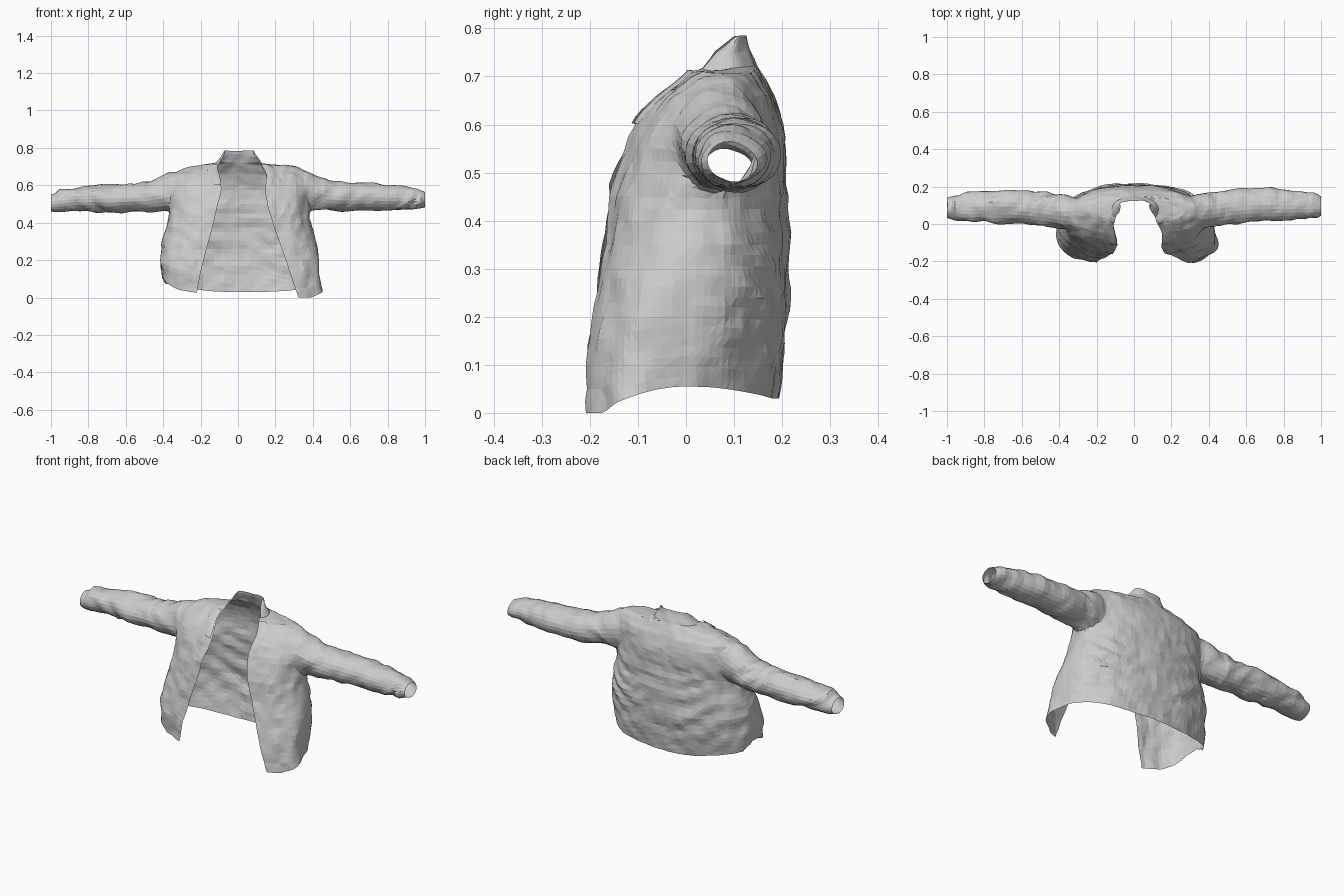
import bpy, bmesh
from math import pi, sin, cos, acos, exp
from mathutils import Vector, noise

if "Cube" in bpy.data.objects:
    bpy.data.objects.remove(bpy.data.objects["Cube"])

# Torso rings: z, left x, right x, front y, back y, left opening x, right opening x
RINGS = [
    (0.00, -.41, .430, -.238, .190, -.220, .315),
    (0.12, -.42, .432, -.230, .205, -.200, .280),
    (0.25, -.41, .422, -.198, .216, -.170, .237),
    (0.37, -.385, .40, -.176, .213, -.138, .195),
    (0.48, -.365, .38, -.158, .208, -.112, .160),
    (0.57, -.372, .38, -.127, .205, -.090, .145),
    (0.62, -.372, .38, -.097, .197, -.090, .150),
    (0.66, -.350, .375, -.055, .180, -.100, .150),
    (0.69, -.290, .330, -.015, .162, -.110, .135),
    (0.705, -.220, .270, .000, .153, -.105, .125),
    (0.72, -.118, .133, .005, .145, -.100, .115),
    (0.75, -.092, .107, .035, .135, -.080, .095),
    (0.785, -.077, .087, .088, .126, -.070, .080),
]
# Sleeve sections: distance from centre, centre y, centre z, radius y, radius z
SLEEVE = [
    (.24, .070, .575, .050, .060), (.32, .075, .580, .085, .102),
    (.37, .073, .575, .101, .110), (.42, .076, .558, .097, .095),
    (.48, .087, .546, .092, .082),
    (.60, .100, .539, .089, .075), (.75, .102, .536, .086, .073),
    (.88, .100, .533, .077, .063), (.96, .096, .526, .065, .055),
    (1.0, .094, .517, .050, .042),
]


def sample(table, k):
    """Linear interpolation of a table by its first column."""
    for a, b in zip(table, table[1:]):
        if k <= b[0]:
            f = (k - a[0]) / (b[0] - a[0])
            return [p + (q - p) * f for p, q in zip(a, b)]
    return list(table[-1])


def power(v, p):
    return abs(v) ** p * (1 if v >= 0 else -1)


def surface(u, z):
    """Point on the jacket body; u runs from left front edge round the back to right front edge."""
    _, xl, xr, yf, yb, ol, orr = sample(RINGS, z)
    cx, w, cy, d = (xl + xr) / 2, (xr - xl) / 2, (yf + yb) / 2, (yb - yf) / 2
    nf = 3.1 - 0.8 * z / 0.785
    a0 = 2 * pi - acos(power((ol - cx) / w, nf / 2))
    a1 = -acos(power((orr - cx) / w, nf / 2))
    a = a0 + (a1 - a0) * u
    n = nf if sin(a) < 0 else 2.15          # boxy front panels, rounder back
    x, y = cx + w * power(cos(a), 2 / n), cy + d * power(sin(a), 2 / n)
    low = max(0, 1 - z / 0.35)
    if x < 0 and y < 0:
        y *= 1 - 0.1 * min(1, -x / 0.2) * low
    if x > 0:                               # right panel flares out towards the front
        x *= 1 + low * (x / 0.43) ** 4 * (-0.03 + 0.12 * min(1, max(0, -y / 0.13)))
    # curved hem: low at the front corners, high at the sides
    hem = 0.055 - (0.055 if y < 0 else 0.025) * min(1, (y / 0.18) ** 2)
    if x < 0:
        hem += (0.05 if y < 0.05 else 0.03) * (x / .42) ** 2 + (0.012 if y < 0 else 0)
    return Vector((x, y, z + hem * low))


def loft(name, rings, caps=True, closed=True):
    bm = bmesh.new()
    rows = [[bm.verts.new(p) for p in r] for r in rings]
    n = len(rows[0])
    for a, b in zip(rows, rows[1:]):
        for i in range(n if closed else n - 1):
            j = (i + 1) % n
            bm.faces.new((a[i], a[j], b[j], b[i]))
    if caps:
        bm.faces.new(rows[0])
        bm.faces.new(rows[-1])
    bmesh.ops.recalc_face_normals(bm, faces=bm.faces)
    me = bpy.data.meshes.new(name)
    bm.to_mesh(me)
    bm.free()
    ob = bpy.data.objects.new(name, me)
    bpy.context.collection.objects.link(ob)
    return ob


def wrinkle(p):
    """Cloth folds: swags across the back, slanted rings on the sleeves, crumples everywhere."""
    crumple = noise.noise(p * 8) * 0.007 + noise.noise(p * 20) * 0.006
    sleeve = min(1, max(0, (abs(p.x) - 0.36) / 0.1)) if p.z > 0.43 else 0
    back = min(1, max(0, (p.y - 0.05) / 0.12)) * (1 - sleeve)
    patch = 0.5 + noise.noise(p * 5 + Vector((3, 1, 7)))
    ring = sin(abs(p.x) * 40 + p.y * 25 - p.z * 30 + 7 * noise.noise(p * 5))
    swag = sin((p.z - 0.9 * p.x ** 2) * 62 + 4 * noise.noise(p * 4))
    fade = exp(-((p.z - 0.3) / 0.2) ** 2)
    ridge = 0.15 - abs(noise.noise(Vector((p.x * 14, p.y * 8, p.z * 7))))
    return (crumple + sleeve * 0.006 * patch * ring + back * 0.008 * fade * patch * swag
            + (1 - sleeve) * (1 - back) * 0.012 * ridge)


# Body and sleeves as solids, joined so the armholes stay open inside
COLS = 80
levels = [0.65 * r / 26 for r in range(26)] + [0.65 + 0.07 * r / 14 for r in range(14)] \
    + [0.72 + 0.065 * r / 4 for r in range(5)]
jacket = loft("jacket_body", [[surface(i / COLS, z) for i in range(COLS + 1)] for z in levels])
for side, label, drop in ((-1, "left", .008), (1, "right", 0)):
    sections = []
    for k in range(35):
        x, cy, cz, ry, rz = sample(SLEEVE, 0.24 + 0.76 * k / 34)
        sections.append([Vector((side * x, cy - drop + ry * cos(t * pi / 12),
                                 cz - drop + rz * sin(t * pi / 12))) for t in range(24)])
    sleeve = loft(label + "_sleeve", sections)
    mod = jacket.modifiers.new("join", 'BOOLEAN')
    mod.operation, mod.solver, mod.object = 'UNION', 'EXACT', sleeve
    bpy.context.view_layer.objects.active = jacket
    bpy.ops.object.modifier_apply(modifier=mod.name)
    bpy.data.objects.remove(sleeve)

# Open the front, neck, hem and cuffs, then soften the armholes and crumple the cloth
bm = bmesh.new()
bm.from_mesh(jacket.data)
bm.normal_update()
doomed = []
for f in bm.faces:
    c, nrm = f.calc_center_median(), f.normal
    long_face = max(e.calc_length() for e in f.edges) > 0.12 and abs(c.x) < 0.12
    hem_cap = nrm.z < -0.7 and c.z < 0.12 and abs(c.x) < 0.45
    neck_cap = nrm.z > 0.9 and c.z > 0.78
    cuff_cap = abs(nrm.x) > 0.8 and abs(c.x) > 0.99
    if long_face or hem_cap or neck_cap or cuff_cap or len(f.verts) > 20:
        doomed.append(f)
bmesh.ops.delete(bm, geom=doomed, context='FACES')
bmesh.ops.remove_doubles(bm, verts=bm.verts, dist=0.004)
armhole = [v for v in bm.verts if 0.28 < abs(v.co.x) < 0.46 and v.co.z > 0.4]
for _ in range(5):
    bmesh.ops.smooth_vert(bm, verts=armhole, factor=0.5, use_axis_x=True,
                          use_axis_y=True, use_axis_z=True)
bm.normal_update()
moves = [(v, v.normal * wrinkle(v.co)) for v in bm.verts]
for v, m in moves:
    v.co += m
    v.co.x = max(-1, min(1, v.co.x))
    v.co.z = max(0, v.co.z)
bmesh.ops.triangulate(bm, faces=bm.faces)
bm.to_mesh(jacket.data)
bm.free()

# Narrow folded collar points along both front edges
for label, flip in (("left", False), ("right", True)):
    rings = []
    for k in range(9):
        z = 0.60 + 0.11 * k / 8
        reach = 0.02 + 0.03 * (k / 8) ** 2
        row = []
        for i in range(5):
            u = reach * i / 4
            p = surface(1 - u if flip else u, z)
            out = Vector((0.2 if flip else -0.2, -0.7, 0.3))
            row.append(p + out * 0.011 * sin(pi * (0.2 + 0.75 * i / 4)))
        rings.append(row)
    loft(label + "_collar_point", rings, caps=False, closed=False)
